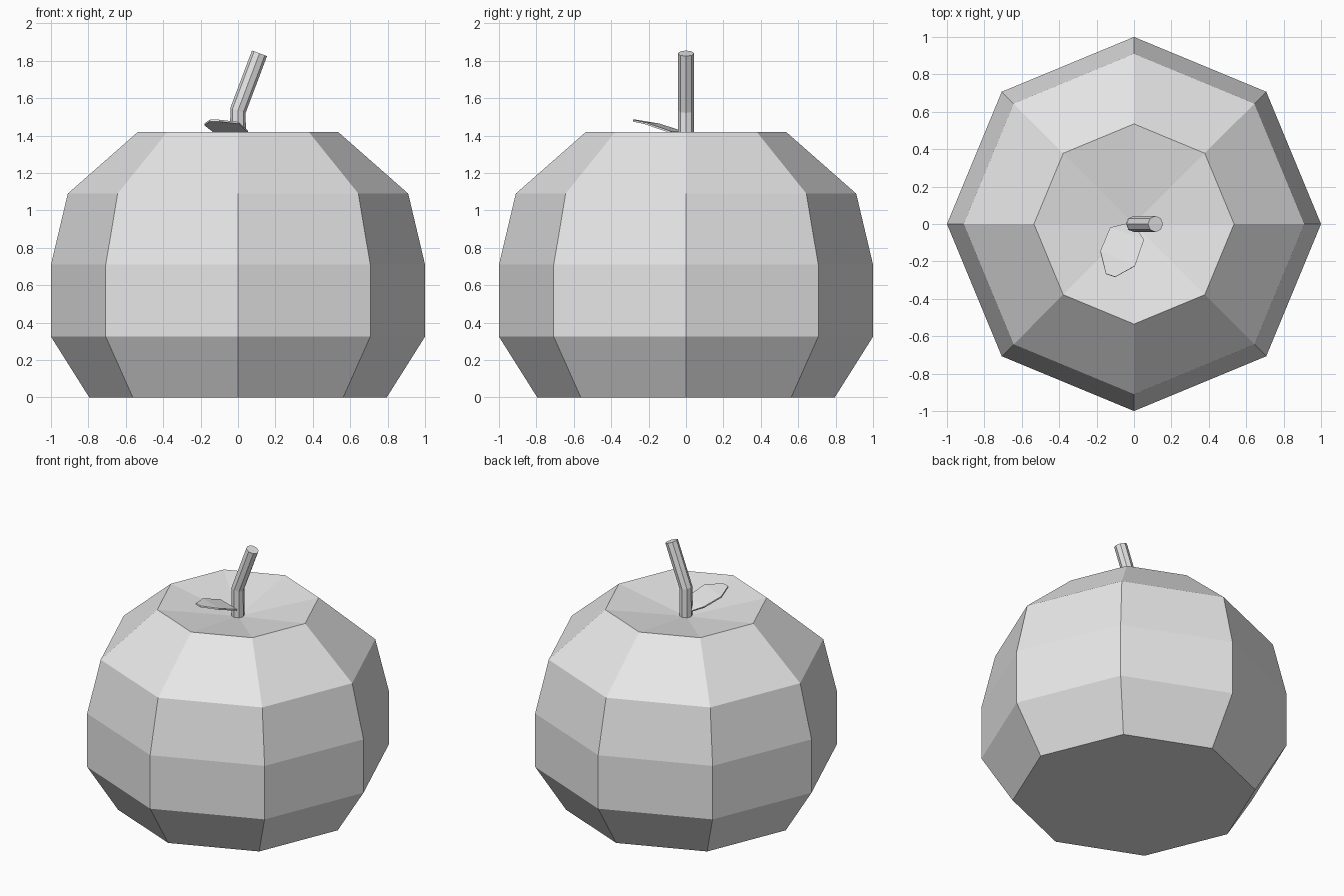
import bpy
import bmesh
from math import cos, sin, pi, radians
from mathutils import Vector, Matrix

cube = bpy.data.objects.get("Cube")
if cube:
    bpy.data.objects.remove(cube, do_unlink=True)

SIDES = 8

# One plain grey for everything
grey = bpy.data.materials.new("plain_grey")
grey.use_nodes = True
grey.diffuse_color = (0.8, 0.8, 0.8, 1)
grey.node_tree.nodes["Principled BSDF"].inputs["Base Color"].default_value = (0.8, 0.8, 0.8, 1)


def finish(name, bm):
    bmesh.ops.recalc_face_normals(bm, faces=bm.faces)
    mesh = bpy.data.meshes.new(name)
    bm.to_mesh(mesh)
    bm.free()
    mesh.materials.append(grey)
    obj = bpy.data.objects.new(name, mesh)
    bpy.context.collection.objects.link(obj)
    return obj


def ring(bm, radius, centre, tilt=0.0):
    """Octagonal loop, tilted about y."""
    turn = Matrix.Rotation(tilt, 3, 'Y')
    loop = []
    for i in range(SIDES):
        a = 2 * pi * i / SIDES
        loop.append(bm.verts.new(Vector(centre) + turn @ Vector((radius * cos(a), radius * sin(a), 0))))
    return loop


def skin(bm, loops):
    """Join neighbouring loops with quads and close the first one."""
    for low, high in zip(loops, loops[1:]):
        for i in range(SIDES):
            j = (i + 1) % SIDES
            bm.faces.new((low[i], low[j], high[j], high[i]))
    bm.faces.new(loops[0][::-1])


# Fruit body: faceted rings with a sunken top
bm = bmesh.new()
profile = [(0.795, 0), (1, 0.325), (1, 0.71), (0.91, 1.09), (0.535, 1.42)]
loops = [ring(bm, r, (0, 0, z)) for r, z in profile]
skin(bm, loops)
dip = bm.verts.new((0, 0, 1.33))
rim = loops[-1]
for i in range(SIDES):
    bm.faces.new((rim[i], rim[(i + 1) % SIDES], dip))
finish("fruit_body", bm)

# Stem: upright piece, then a leaning piece
bm = bmesh.new()
loops = [ring(bm, 0.043, (0, 0, 1.325)),
         ring(bm, 0.043, (0, 0, 1.535), radians(18)),
         ring(bm, 0.043, (0.115, 0, 1.84), radians(20.6))]
skin(bm, loops)
bm.faces.new(loops[-1])
finish("stem", bm)

# Leaf: curved blade of cross strips, rising away from the stem
bm = bmesh.new()
strips = [((-0.04, 0, 1.375), (0.0, -0.01, 1.375)),
          ((-0.128, -0.02, 1.42), (0.053, -0.085, 1.42)),
          ((-0.18, -0.145, 1.46), (0.005, -0.225, 1.468)),
          ((-0.15, -0.267, 1.48), (-0.10, -0.283, 1.48))]
rows = [[bm.verts.new(p) for p in pair] for pair in strips]
for a, b in zip(rows, rows[1:]):
    bm.faces.new((a[0], b[0], b[1], a[1]))
leaf = finish("leaf", bm)
solid = leaf.modifiers.new("thickness", 'SOLIDIFY')
solid.thickness = 0.01
solid.offset = 0
